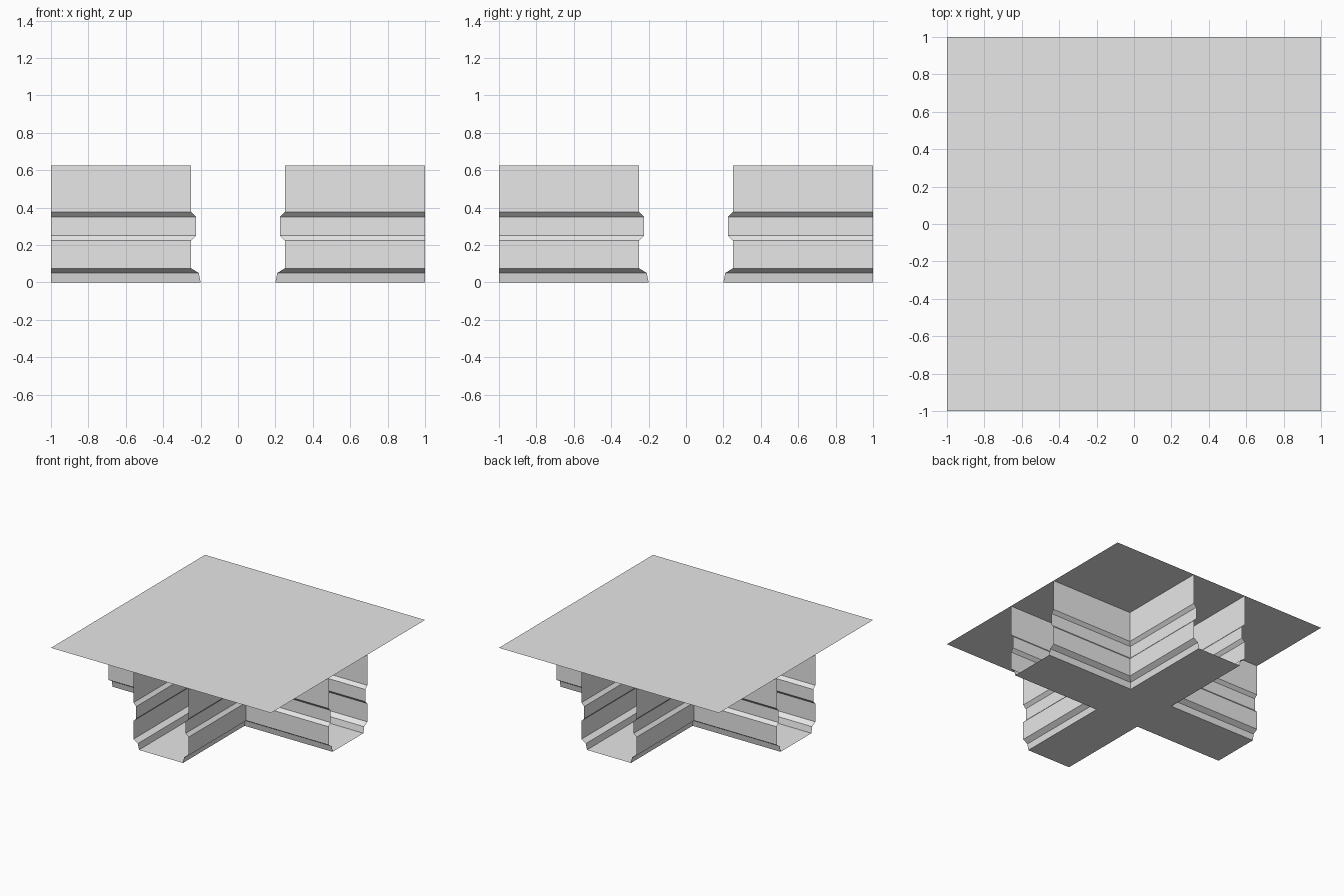
import bpy
import bmesh
from math import pi
from mathutils import Matrix

cube = bpy.data.objects.get("Cube")
if cube:
    bpy.data.objects.remove(cube, do_unlink=True)

HALF = 1.0
HEIGHT = 0.625
# Wall section: distance from the corridor centre line, height
PROFILE = [(0.2, 0), (0.21, 0.05), (0.25, 0.075), (0.25, 0.225),
           (0.225, 0.25), (0.225, 0.35), (0.25, 0.375), (0.25, HEIGHT)]
FLOOR_HALF = PROFILE[0][0]

grey = bpy.data.materials.new("plain_grey")
grey.use_nodes = True
colour = (0.8, 0.8, 0.8, 1)
grey.diffuse_color = colour
grey.node_tree.nodes["Principled BSDF"].inputs["Base Color"].default_value = colour


def make_object(name, bm):
    mesh = bpy.data.meshes.new(name)
    bm.to_mesh(mesh)
    bm.free()
    mesh.materials.append(grey)
    obj = bpy.data.objects.new(name, mesh)
    bpy.context.collection.objects.link(obj)
    return obj


def flat_panel(name, outline, z):
    bm = bmesh.new()
    bm.faces.new([bm.verts.new((x, y, z)) for x, y in outline])
    return make_object(name, bm)


def corner_wall(name, angle):
    """Sweep the wall section around one inner corner with a mitred join."""
    bm = bmesh.new()
    rows = [[bm.verts.new(p) for p in ((HALF, d, z), (d, d, z), (d, HALF, z))]
            for d, z in PROFILE]
    for low, high in zip(rows, rows[1:]):
        for i in range(2):
            bm.faces.new((low[i], low[i + 1], high[i + 1], high[i]))
    bm.transform(Matrix.Rotation(angle, 4, "Z"))
    return make_object(name, bm)


# Four moulded walls, one around each corner of the crossing
for i, corner in enumerate(("back_left", "back_right", "front_right", "front_left")):
    corner_wall("wall_" + corner, i * pi / 2)

# Cross-shaped floor
arm = [(HALF, -FLOOR_HALF), (HALF, FLOOR_HALF), (FLOOR_HALF, FLOOR_HALF)]
cross = []
for i in range(4):
    cross += arm
    arm = [(-y, x) for x, y in arm]
flat_panel("floor", cross, 0)

# Square ceiling slab
flat_panel("ceiling", [(-HALF, -HALF), (HALF, -HALF), (HALF, HALF), (-HALF, HALF)], HEIGHT)
